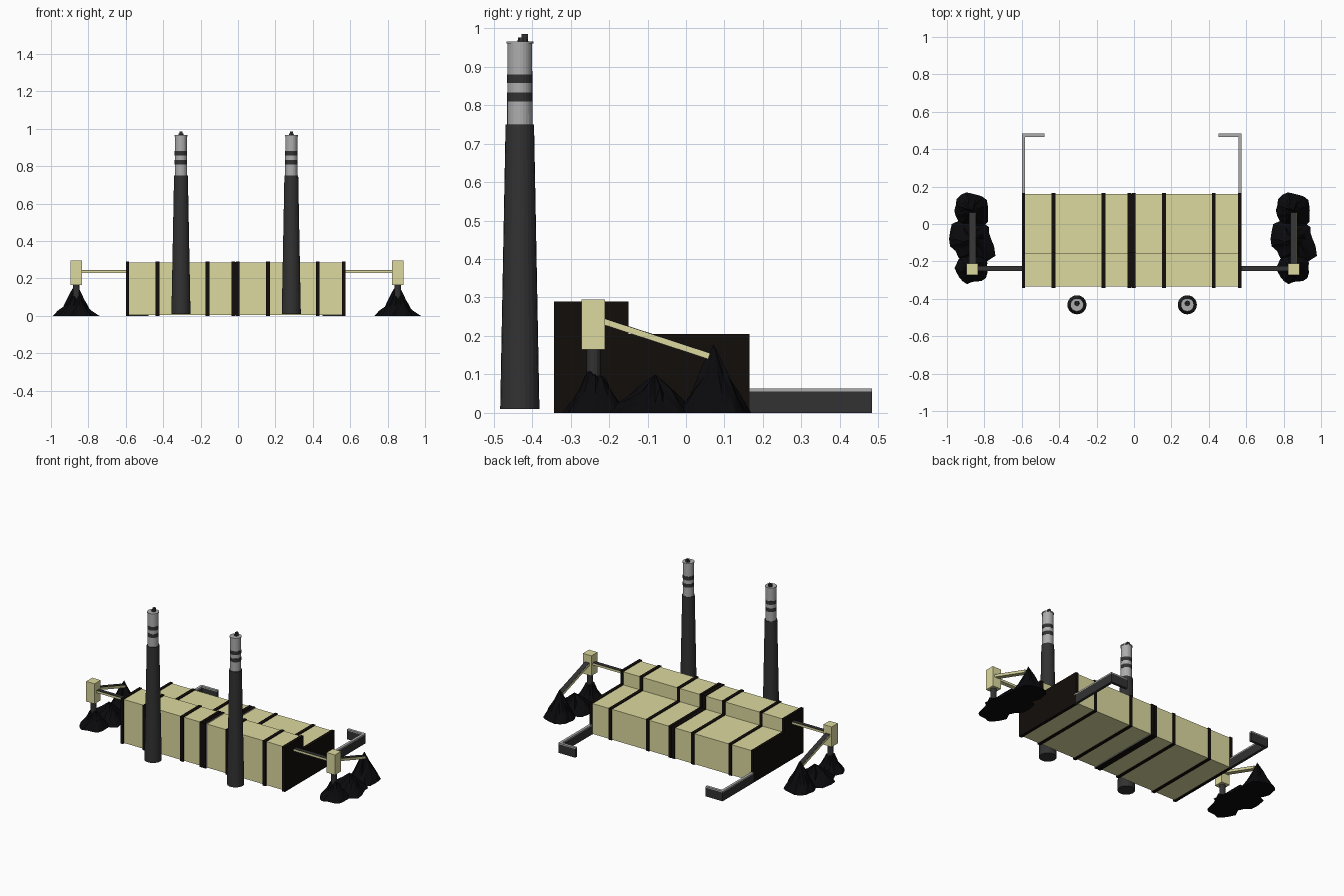
import bpy, bmesh, math, random
from mathutils import Vector, Matrix

if "Cube" in bpy.data.objects:
    bpy.data.objects.remove(bpy.data.objects["Cube"])


def mat(name, r, g, b):
    m = bpy.data.materials.new(name)
    m.diffuse_color = (r, g, b, 1)
    m.use_nodes = True
    m.node_tree.nodes["Principled BSDF"].inputs["Base Color"].default_value = m.diffuse_color
    return m


CREAM = mat("cream", 0.72, 0.70, 0.35)
BLACK = mat("black_trim", 0.006, 0.004, 0.003)
DARK = mat("dark_grey", 0.032, 0.032, 0.033)
LIGHT = mat("light_grey", 0.42, 0.42, 0.42)
COAL = mat("coal", 0.003, 0.003, 0.004)


def finish(name, bm, m):
    bmesh.ops.recalc_face_normals(bm, faces=bm.faces)
    me = bpy.data.meshes.new(name)
    bm.to_mesh(me)
    bm.free()
    ob = bpy.data.objects.new(name, me)
    bpy.context.collection.objects.link(ob)
    me.materials.append(m)
    return ob


def box(name, lo, hi, m):
    lo, hi = Vector(lo), Vector(hi)
    bm = bmesh.new()
    bmesh.ops.create_cube(bm, size=1, matrix=Matrix.Translation((lo + hi) / 2) @ Matrix.Diagonal((*(hi - lo), 1)))
    return finish(name, bm, m)


def prism(name, prof, x0, x1, m):
    bm = bmesh.new()
    f = bm.faces.new([bm.verts.new((x0, y, z)) for y, z in prof])
    ext = bmesh.ops.extrude_face_region(bm, geom=[f])
    vs = [v for v in ext["geom"] if isinstance(v, bmesh.types.BMVert)]
    bmesh.ops.translate(bm, verts=vs, vec=(x1 - x0, 0, 0))
    return finish(name, bm, m)


def frustum(name, x, y, z0, z1, r0, r1, m, n=24):
    bm = bmesh.new()
    bmesh.ops.create_cone(bm, cap_ends=True, segments=n, radius1=r0, radius2=r1, depth=z1 - z0,
                          matrix=Matrix.Translation((x, y, (z0 + z1) / 2)))
    return finish(name, bm, m)


def beam(name, p, q, w, h, m):
    p, q = Vector(p), Vector(q)
    d = (q - p).normalized()
    side = d.cross(Vector((0, 0, 1))).normalized()
    up = side.cross(d)
    rot = Matrix((d, side, up)).transposed().to_4x4()
    bm = bmesh.new()
    bmesh.ops.create_cube(bm, size=1, matrix=Matrix.Translation((p + q) / 2) @ rot
                          @ Matrix.Diagonal(((q - p).length, w, h, 1)))
    return finish(name, bm, m)


def step(f, b, hi, lo, z0):
    return [(f, z0), (f, hi), (-0.15 + b - 0.165, hi), (-0.15 + b - 0.165, lo), (b, lo), (b, z0)]


# two stepped halls with dark ribs and one chimney each
WALL = step(-0.333, 0.161, 0.285, 0.2, 0.004)
RIB = step(-0.343, 0.165, 0.29, 0.205, 0.0)
for side, dx in (("left", 0.0), ("right", 0.59)):
    prism(side + "_hall", WALL, -0.59 + dx, -0.025 + dx, CREAM)
    for i, (a, b) in enumerate(((-0.6, -0.582), (-0.441, -0.42), (-0.174, -0.153), (-0.035, -0.015))):
        prism(f"{side}_hall_rib_{i}", RIB, a + dx, b + dx, BLACK)

    cx, cy = -0.305 + dx, -0.432
    frustum(side + "_chimney_shaft", cx, cy, 0.01, 0.75, 0.051, 0.037, DARK)
    frustum(side + "_chimney_top", cx, cy, 0.75, 0.96, 0.033, 0.032, LIGHT)
    frustum(side + "_chimney_rim", cx, cy, 0.96, 0.966, 0.035, 0.035, LIGHT)
    for i, (a, b) in enumerate(((0.81, 0.833), (0.857, 0.88))):
        frustum(f"{side}_chimney_stripe_{i}", cx, cy, a, b, 0.0335, 0.0335, DARK)
    frustum(side + "_chimney_vent", cx, cy + 0.008, 0.966, 0.976, 0.014, 0.012, DARK, 8)
    box(side + "_chimney_beacon", (cx - 0.008, -0.428, 0.97), (cx + 0.008, -0.411, 0.985), DARK)

# joint between the halls
prism("hall_joint", step(-0.34, 0.163, 0.287, 0.202, 0.001), -0.016, -0.009, BLACK)
prism("joint_strip", step(-0.34, 0.163, 0.288, 0.203, 0.001), 0.007, 0.0115, LIGHT)

# yard walls behind the halls
for side, x, s in (("left", -0.6, 1), ("right", 0.575, -1)):
    for part, z0, z1, m in (("wall", 0, 0.056, DARK), ("wall_cap", 0.056, 0.064, LIGHT)):
        bm = bmesh.new()
        pts = ((0, 0.15), (0, 0.483), (0.122, 0.483), (0.122, 0.466), (0.017, 0.466), (0.017, 0.15))
        f = bm.faces.new([bm.verts.new((x + s * px, py, z0)) for px, py in pts])
        e = bmesh.ops.extrude_face_region(bm, geom=[f])
        bmesh.ops.translate(bm, vec=(0, 0, z1 - z0), verts=[v for v in e["geom"] if isinstance(v, bmesh.types.BMVert)])
        finish(f"{side}_yard_{part}", bm, m)


# jagged coal heap: rings shrinking to a peak
def heap(name, x, y, h, radii, rings, rng):
    n = 20
    bm = bmesh.new()
    loops = []
    for k, (rf, zf) in enumerate(rings):
        loop = []
        for i in range(n):
            a = 2 * math.pi * i / n
            t = i * len(radii) / n
            j = int(t)
            r = radii[j] + (radii[(j + 1) % len(radii)] - radii[j]) * (t - j)
            r *= rf * (1 + rng.uniform(-0.09, 0.09))
            z = h * zf * (1 + (rng.uniform(-0.15, 0.15) if k else 0))
            loop.append(bm.verts.new((x + r * math.cos(a), y + r * math.sin(a), z)))
        loops.append(loop)
    top = bm.verts.new((x, y, h))
    for lo, up in zip(loops, loops[1:]):
        for i in range(n):
            j = (i + 1) % n
            bm.faces.new((lo[i], lo[j], up[j]))
            bm.faces.new((lo[i], up[j], up[i]))
    for i in range(n):
        bm.faces.new((loops[-1][i], loops[-1][(i + 1) % n], top))
    bm.faces.new(loops[0][::-1])
    return finish(name, bm, COAL)


CONE = ((1, 0), (0.68, 0.27), (0.35, 0.6))
for side, x, s in (("left", -0.865, 1), ("right", 0.854, -1)):
    rng = random.Random(4)
    heap(side + "_coal_back", x, 0.072, 0.178, [0.09, 0.1, 0.092, 0.1, 0.095, 0.1, 0.09, 0.1], CONE, rng)
    heap(side + "_coal_middle", x, -0.08, 0.1, [0.105, 0.1, 0.12, 0.13, 0.135, 0.11, 0.13, 0.15], CONE, rng)
    heap(side + "_coal_front", x, -0.235, 0.105, [0.085, 0.09, 0.08, 0.085, 0.09, 0.09, 0.08, 0.085],
         ((1, 0), (0.6, 0.42), (0.3, 0.9)), rng)

    # transfer tower, chute and conveyors
    box(side + "_tower", (x - 0.03, -0.272, 0.165), (x + 0.03, -0.21, 0.295), CREAM)
    frustum(side + "_chute", x, -0.24, 0.07, 0.165, 0.018, 0.018, DARK, 12)
    beam(side + "_hall_conveyor", (x, -0.238, 0.236), (x + s * 0.28, -0.238, 0.236), 0.028, 0.013, CREAM)
    beam(side + "_hall_belt", (x, -0.238, 0.243), (x + s * 0.28, -0.238, 0.243), 0.026, 0.003, DARK)
    beam(side + "_pile_conveyor", (x, -0.22, 0.239), (x, 0.06, 0.147), 0.034, 0.015, CREAM)
    beam(side + "_pile_belt", (x, -0.22, 0.247), (x, 0.062, 0.155), 0.032, 0.003, DARK)
